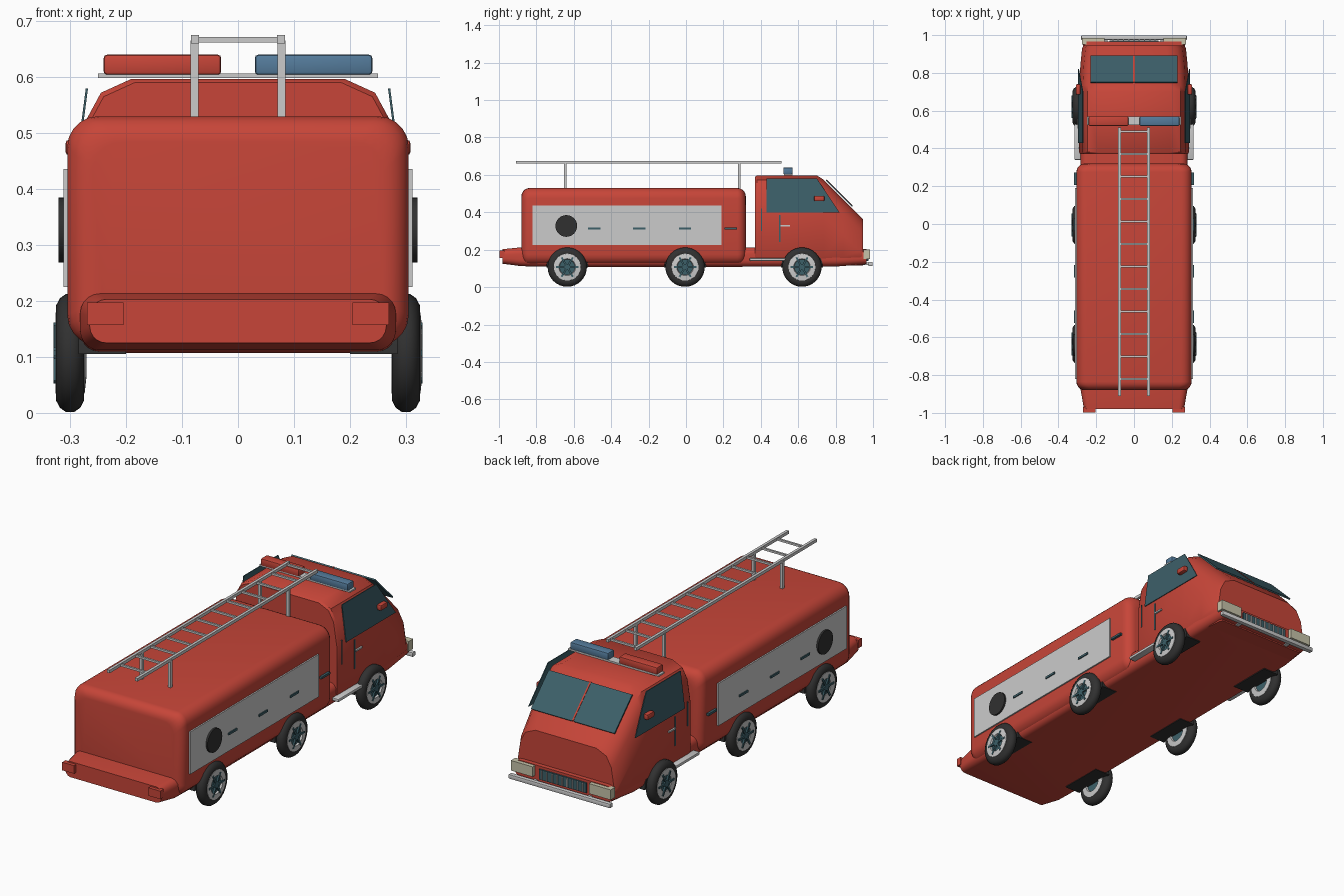
import bpy, bmesh, math
from mathutils import Vector

if "Cube" in bpy.data.objects:
    bpy.data.objects.remove(bpy.data.objects["Cube"])


def mat(name, r, g, b):
    m = bpy.data.materials.new(name)
    m.diffuse_color = (r, g, b, 1)
    m.use_nodes = True
    m.node_tree.nodes["Principled BSDF"].inputs["Base Color"].default_value = m.diffuse_color
    return m


RED = mat("red_paint", 0.57, 0.06, 0.04)
GLASS = mat("dark_glass", 0.045, 0.115, 0.14)
BLUE = mat("blue_light", 0.09, 0.2, 0.33)
BLACK = mat("rubber", 0.03, 0.03, 0.03)
PALE = mat("lamp", 0.57, 0.55, 0.4)


def finish(bm, name, m=None, smooth=True):
    bmesh.ops.recalc_face_normals(bm, faces=bm.faces)
    me = bpy.data.meshes.new(name)
    bm.to_mesh(me)
    bm.free()
    ob = bpy.data.objects.new(name, me)
    bpy.context.collection.objects.link(ob)
    if m:
        me.materials.append(m)
    if smooth:
        bpy.ops.object.select_all(action='DESELECT')
        ob.select_set(True)
        bpy.context.view_layer.objects.active = ob
        bpy.ops.object.shade_smooth_by_angle(angle=math.radians(35))
    return ob


def loft(name, rings, m=None, closed=False):
    """Skin equal-length rings of points, capping the ends unless closed."""
    bm = bmesh.new()
    vs = [[bm.verts.new(p) for p in ring] for ring in rings]
    n = len(rings[0])
    pairs = list(zip(vs, vs[1:])) + ([(vs[-1], vs[0])] if closed else [])
    for a, b in pairs:
        for i in range(n):
            j = (i + 1) % n
            bm.faces.new((a[i], a[j], b[j], b[i]))
    if not closed:
        bm.faces.new(vs[0])
        bm.faces.new(vs[-1])
    return finish(bm, name, m)


def box(name, x, y, z, m=None, bevel=0):
    bm = bmesh.new()
    bmesh.ops.create_cube(bm, size=1)
    for v in bm.verts:
        v.co = [a + (b - a) * (c + 0.5) for (a, b), c in zip((x, y, z), v.co)]
    if bevel:
        bmesh.ops.bevel(bm, geom=bm.edges[:], offset=bevel, segments=2, affect='EDGES', profile=0.5)
    return finish(bm, name, m, bevel > 0)


def side(name, s, x, y, z, m=None, bevel=0):
    return box(f"{name}_{'right' if s > 0 else 'left'}", sorted((s * x[0], s * x[1])), y, z, m, bevel)


def turned(name, cy, cz, profile, m=None, seg=32, closed=False):
    """Sweep (x, radius) points around an axis parallel to x."""
    rings = [[(x, cy + r * math.cos(2 * math.pi * i / seg), cz + r * math.sin(2 * math.pi * i / seg))
              for i in range(seg)] for x, r in profile]
    return loft(name, rings, m, closed)


def plate(name, pts, offset, m):
    """Thin slab from a flat outline."""
    off = Vector(offset)
    return loft(name, [pts, [Vector(p) + off for p in pts]], m)


def rounded(y, w, z0, z1, r, k=5):
    """Rounded rectangle across the vehicle at y."""
    pts = []
    for cx, cz, a0 in ((w - r, z1 - r, 0), (r - w, z1 - r, 90), (r - w, z0 + r, 180), (w - r, z0 + r, 270)):
        for i in range(k + 1):
            a = math.radians(a0 + 90 * i / k)
            pts.append((cx + r * math.cos(a), y, cz + r * math.sin(a)))
    return pts


# Low chassis hull, tapered at both ends
loft("chassis", [rounded(-0.98, 0.265, 0.125, 0.203, 0.03), rounded(-0.88, 0.282, 0.112, 0.213, 0.035),
                 rounded(-0.6, 0.282, 0.107, 0.213, 0.035), rounded(0.8, 0.282, 0.11, 0.213, 0.035),
                 rounded(0.965, 0.268, 0.123, 0.203, 0.03)], RED)

# Tank body with rounded ends
R = 0.045
arc = [math.radians(90 * i / 5) for i in range(6)]
ends = [(R * (1 - math.sin(a)), R * (1 - math.cos(a))) for a in arc]  # inset, distance in from end
ends = [(d, e) for d, e in ends]
tank = [(-0.88 + e, d) for d, e in ends] + [(0.32 - e, d) for d, e in reversed(ends)]
loft("tank_body", [rounded(y, 0.305 - d, 0.12 + d * 0.5, 0.53 - d, 0.055) for y, d in tank], RED)


# Cab with a sloping nose and narrowing roof
def cab_ring(y, w, z1):
    half = [(w - 0.03, 0.115), (w, 0.165), (w, z1 - 0.195), (w - 0.018, z1 - 0.08),
            (w - 0.045, z1 - 0.03), (w - 0.1, z1 - 0.005)]
    return [(x, y, z) for x, z in half] + [(-x, y, z) for x, z in reversed(half)]


loft("cab", [cab_ring(0.37, 0.285, 0.595), cab_ring(0.38, 0.29, 0.602), cab_ring(0.70, 0.29, 0.602),
             cab_ring(0.735, 0.289, 0.58), cab_ring(0.84, 0.284, 0.475), cab_ring(0.93, 0.275, 0.385),
             cab_ring(0.945, 0.268, 0.369)], RED)

# Windscreen panes
for s in (1, -1):
    a, b = 0.004 * s, 0.23 * s
    plate("windscreen_pane", [(a, 0.892, 0.434), (b, 0.892, 0.434), (b, 0.752, 0.574), (a, 0.752, 0.574)],
          (0, -0.005, -0.005), GLASS)
box("windscreen_divider", (-0.004, 0.004), (-0.099, 0.099), (-0.003, 0.003), RED)
div = bpy.context.collection.objects["windscreen_divider"]
div.location = (0, 0.82, 0.504)
div.rotation_euler.x = math.radians(-45)

for s in (1, -1):
    # Cab side details
    outline = [(0.43, 0.58), (0.70, 0.58), (0.82, 0.40), (0.43, 0.40)]
    plate("side_window", [(s * (0.272 + (0.58 - z) * 0.13), y, z) for y, z in outline], (-0.004 * s, 0, 0), GLASS)
    side("mirror", s, (0.283, 0.308), (0.685, 0.74), (0.46, 0.488), RED, 0.006)
    side("door_seam", s, (0.285, 0.293), (0.498, 0.504), (0.24, 0.385), GLASS)
    side("door_hinge", s, (0.285, 0.293), (0.40, 0.405), (0.30, 0.42), GLASS)
    side("door_handle", s, (0.285, 0.298), (0.505, 0.555), (0.325, 0.333))
    side("step", s, (0.26, 0.315), (0.34, 0.55), (0.14, 0.155), None, 0.004)
    # Tank side panel, hose port and handles
    side("side_panel", s, (0.295, 0.312), (-0.82, 0.19), (0.225, 0.436))
    turned("hose_port", -0.64, 0.327, [(s * 0.3, 0.058), (s * 0.321, 0.058)], BLACK)
    for y in (-0.49, -0.25, -0.005, 0.24):
        side("locker_handle", s, (0.30, 0.317), (y - 0.033, y + 0.033), (0.307, 0.318), GLASS)
    # Lamps
    side("headlight", s, (0.155, 0.275), (0.95, 0.985), (0.15, 0.2), PALE)
    side("tail_light", s, (0.205, 0.27), (-0.997, -0.97), (0.157, 0.197), RED)

    # Wheels
    for y in (0.62, -0.005, -0.635):
        c, z = s * 0.30, 0.107
        prof = [(-0.02, 0.062), (-0.025, 0.072), (-0.025, 0.085), (-0.018, 0.098), (-0.008, 0.105),
                (0.008, 0.105), (0.018, 0.098), (0.025, 0.085), (0.025, 0.072), (0.02, 0.062)]
        turned("tyre", y, z, [(c + d, r) for d, r in prof], BLACK, 32, True)
        turned("wheel_rim", y, z, [(c - 0.026, 0.04), (c - 0.026, 0.072), (c - 0.02, 0.075), (c + 0.02, 0.075),
                                   (c + 0.026, 0.072), (c + 0.029, 0.045), (c + 0.018, 0.04),
                                   (c - 0.018, 0.04)], None, 32, True)
        turned("hub_disc", y, z, [(c - 0.021, 0.043), (c + 0.021 * s, 0.043)] if s > 0
               else [(c + 0.021, 0.043), (c - 0.021, 0.043)], GLASS)
        turned("hub_cap", y, z, [(c, 0.016), (c + 0.03 * s, 0.016)], GLASS, 12)
        for i in range(6):
            a = math.pi * i / 3
            spoke = box("wheel_spoke", (-0.004, 0.004), (0.012, 0.06), (-0.005, 0.005), GLASS)
            spoke.location = (c + 0.026 * s, y, z)
            spoke.rotation_euler.x = a
        # Arch: flat-bottomed half drum around the wheel
        ring = [(y + 0.112 * math.cos(math.pi * i / 16), 0.105 + 0.108 * math.sin(math.pi * i / 16))
                for i in range(17)]
        loft("wheel_arch", [[(s * x, p, q) for p, q in ring] for x in (0.2, 0.285)], BLACK)

    # Ladder rail and posts
    side("ladder_rail", s, (0.07, 0.084), (-0.91, 0.51), (0.66, 0.675))
    for y in (-0.645, 0.285):
        side("ladder_post", s, (0.071, 0.085), (y - 0.007, y + 0.007), (0.51, 0.665))

# Ladder rungs
for i in range(12):
    y = -0.82 + i * 0.119
    box("ladder_rung", (-0.075, 0.075), (y - 0.005, y + 0.005), (0.662, 0.672))

# Roof light bar
box("light_bar_base", (-0.25, 0.25), (0.525, 0.57), (0.598, 0.606))
box("red_beacon", (-0.24, -0.03), (0.52, 0.57), (0.604, 0.64), RED, 0.006)
box("blue_beacon", (0.03, 0.24), (0.52, 0.57), (0.604, 0.64), BLUE, 0.006)

# Front bumper and grille
box("front_bumper", (-0.28, 0.28), (0.975, 0.998), (0.113, 0.135), None, 0.004)
for x in (-0.15, 0.15):
    box("bumper_bracket", (x - 0.01, x + 0.01), (0.94, 0.98), (0.118, 0.132))
box("grille", (-0.13, 0.13), (0.95, 0.972), (0.14, 0.19), GLASS)
for i in range(9):
    x = -0.112 + i * 0.028
    box("grille_bar", (x - 0.003, x + 0.003), (0.96, 0.978), (0.143, 0.187))
